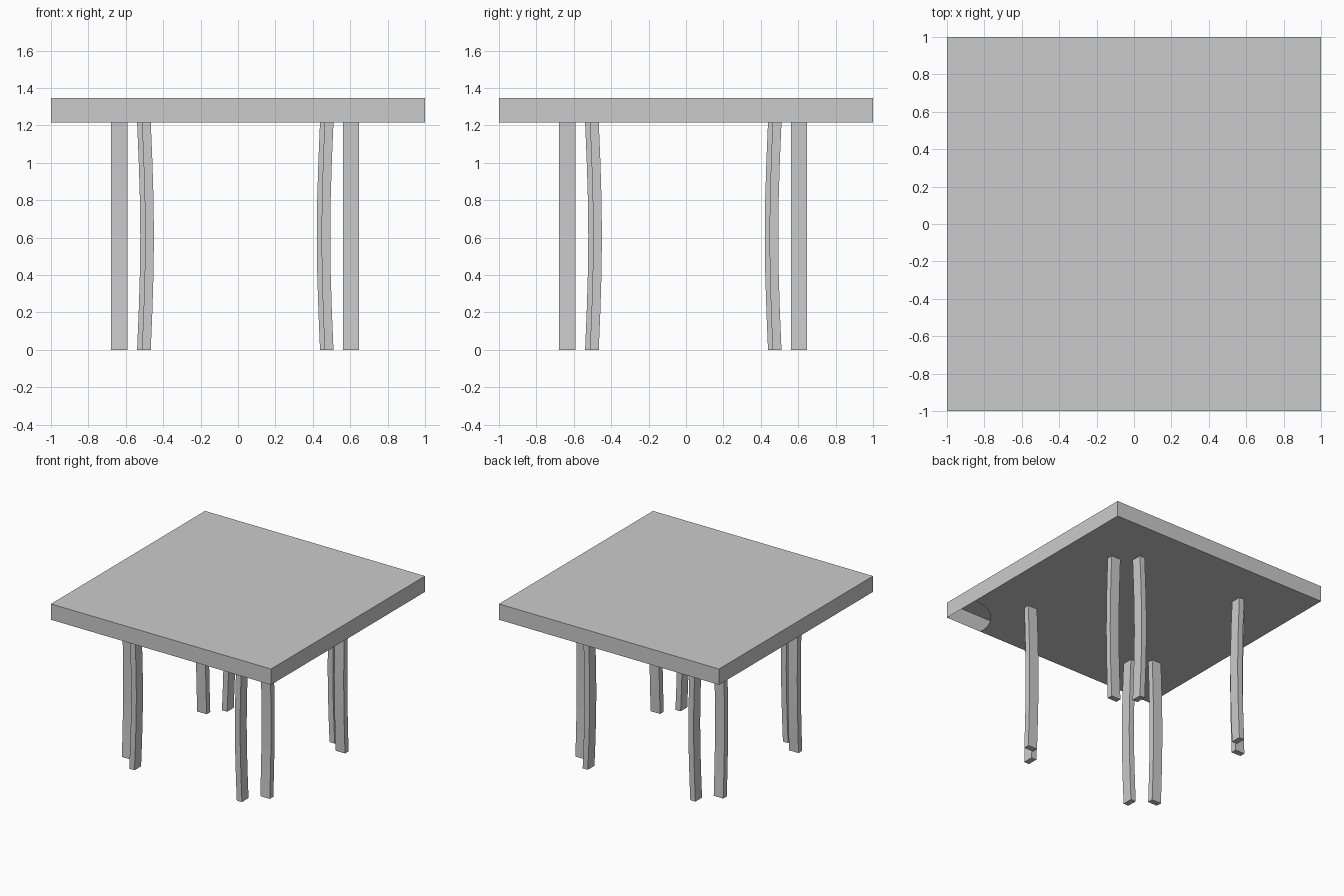
import bpy, bmesh, math
from mathutils import Vector

if "Cube" in bpy.data.objects:
    bpy.data.objects.remove(bpy.data.objects["Cube"], do_unlink=True)

grey = bpy.data.materials.new("plain_grey")
grey.use_nodes = True
colour = (0.6, 0.6, 0.6, 1)
grey.diffuse_color = colour
grey.node_tree.nodes["Principled BSDF"].inputs["Base Color"].default_value = colour

UNDERSIDE, TOP = 1.217, 1.347


def add_object(name, bm):
    mesh = bpy.data.meshes.new(name)
    bm.to_mesh(mesh)
    bm.free()
    mesh.materials.append(grey)
    obj = bpy.data.objects.new(name, mesh)
    bpy.context.collection.objects.link(obj)
    return obj


# Tabletop: a thin hollow box whose underside has a round bite at one corner
def make_tabletop(bite=0.33, steps=12):
    bm = bmesh.new()
    corners = [(1, -1), (1, 1), (-1, 1), (-1, -1)]
    low = [bm.verts.new((x, y, UNDERSIDE)) for x, y in corners]
    high = [bm.verts.new((x, y, TOP)) for x, y in corners]
    bm.faces.new(high)
    for i in range(4):
        j = (i + 1) % 4
        bm.faces.new((low[i], low[j], high[j], high[i]))
    arc = []
    for i in range(steps + 1):
        a = math.pi / 2 * (1 + i / steps)
        arc.append(bm.verts.new((1 + bite * math.cos(a), -1 + bite * math.sin(a), UNDERSIDE)))
    bm.faces.new(low[1:] + arc[::-1]).normal_flip()
    return add_object("tabletop", bm)


# Leg: a rectangular bar that bows gently towards the middle of the table
def make_leg(name, centre, thin_axis, thin=0.047, wide=0.086, bow=0.017, steps=6):
    bm = bmesh.new()
    half = Vector((wide / 2, wide / 2))
    half[thin_axis] = thin / 2
    inward = -math.copysign(bow, centre[thin_axis])
    rings = []
    for i in range(steps + 1):
        t = i / steps
        mid = Vector(centre)
        mid[thin_axis] += inward * math.sin(math.pi * t)
        rings.append([bm.verts.new((mid.x + sx * half.x, mid.y + sy * half.y, UNDERSIDE * t))
                      for sx, sy in ((-1, -1), (1, -1), (1, 1), (-1, 1))])
    for a, b in zip(rings, rings[1:]):
        for i in range(4):
            j = (i + 1) % 4
            bm.faces.new((a[i], a[j], b[j], b[i]))
    bm.faces.new(rings[0][::-1])
    bm.faces.new(rings[-1])
    return add_object(name, bm)


make_tabletop()

# Two legs stand at each corner, set at right angles to each other
NEAR, FAR = (-0.49, 0.487), (-0.516, 0.462)
for side, y, spots in (("front", -0.635, NEAR), ("back", 0.605, FAR)):
    for x in spots:
        hand = "left" if x > 0 else "right"
        make_leg(f"{side}_{hand}_leg", (x, y), 0)
for hand, x, spots in (("left", 0.605, NEAR), ("right", -0.635, FAR)):
    for y in spots:
        end = "front" if y < 0 else "back"
        make_leg(f"{hand}_side_{end}_leg", (x, y), 1)
